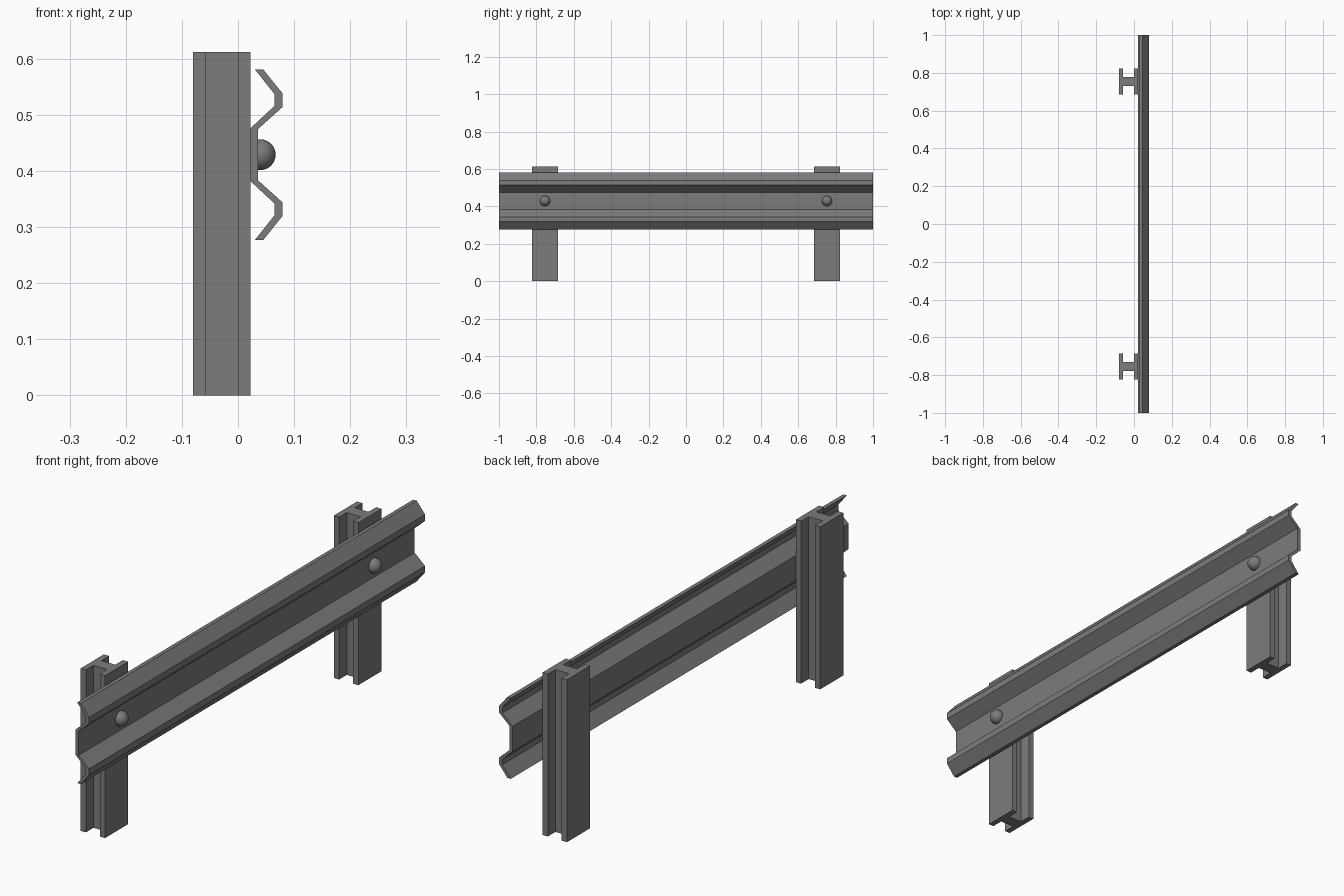
import bpy, bmesh
from mathutils import Vector

if "Cube" in bpy.data.objects:
    bpy.data.objects.remove(bpy.data.objects["Cube"])

steel = bpy.data.materials.new("galvanised_grey")
steel.diffuse_color = (0.2, 0.2, 0.2, 1)
steel.use_nodes = True
steel.node_tree.nodes["Principled BSDF"].inputs["Base Color"].default_value = steel.diffuse_color


def finish(name, bm):
    bmesh.ops.recalc_face_normals(bm, faces=bm.faces)
    me = bpy.data.meshes.new(name)
    bm.to_mesh(me)
    bm.free()
    me.materials.append(steel)
    ob = bpy.data.objects.new(name, me)
    bpy.context.collection.objects.link(ob)
    return ob


def extrude(name, points, direction):
    """Extrude a closed outline of 3D points along a direction."""
    bm = bmesh.new()
    face = bm.faces.new([bm.verts.new(p) for p in points])
    out = bmesh.ops.extrude_face_region(bm, geom=[face])
    verts = [v for v in out["geom"] if isinstance(v, bmesh.types.BMVert)]
    bmesh.ops.translate(bm, verts=verts, vec=Vector(direction))
    return finish(name, bm)


# W-shaped rail: upper half of the section, mirrored about its middle height
MID = 0.429
outer = [(0.045, 0.152), (0.0795, 0.109), (0.0795, 0.085), (0.036, 0.046)]
inner = [(0.030, 0.152), (0.065, 0.108), (0.065, 0.087), (0.0225, 0.0475)]
mirror = lambda pts: [(x, -z) for x, z in reversed(pts)]
section = outer + mirror(outer) + list(reversed(inner + mirror(inner)))
extrude("rail", [(x, -1, MID + z) for x, z in section], (0, 2, 0))

# H-section posts and round bolt heads
F, W = 0.069, 0.0235      # half widths of flange and web
half = [(-0.08, F), (-0.058, F), (-0.058, W), (0, W), (0, F), (0.022, F)]
h_section = half + [(x, -y) for x, y in reversed(half)]
for side, y0 in (("front", -0.754), ("back", 0.754)):
    extrude(side + "_post", [(x, y0 + y, 0) for x, y in h_section], (0, 0, 0.612))
    bm = bmesh.new()
    bmesh.ops.create_uvsphere(bm, u_segments=32, v_segments=16, radius=0.0275)
    bmesh.ops.translate(bm, verts=bm.verts, vec=(0.0395, y0, MID))
    for f in bm.faces:
        f.smooth = True
    finish(side + "_bolt", bm)
